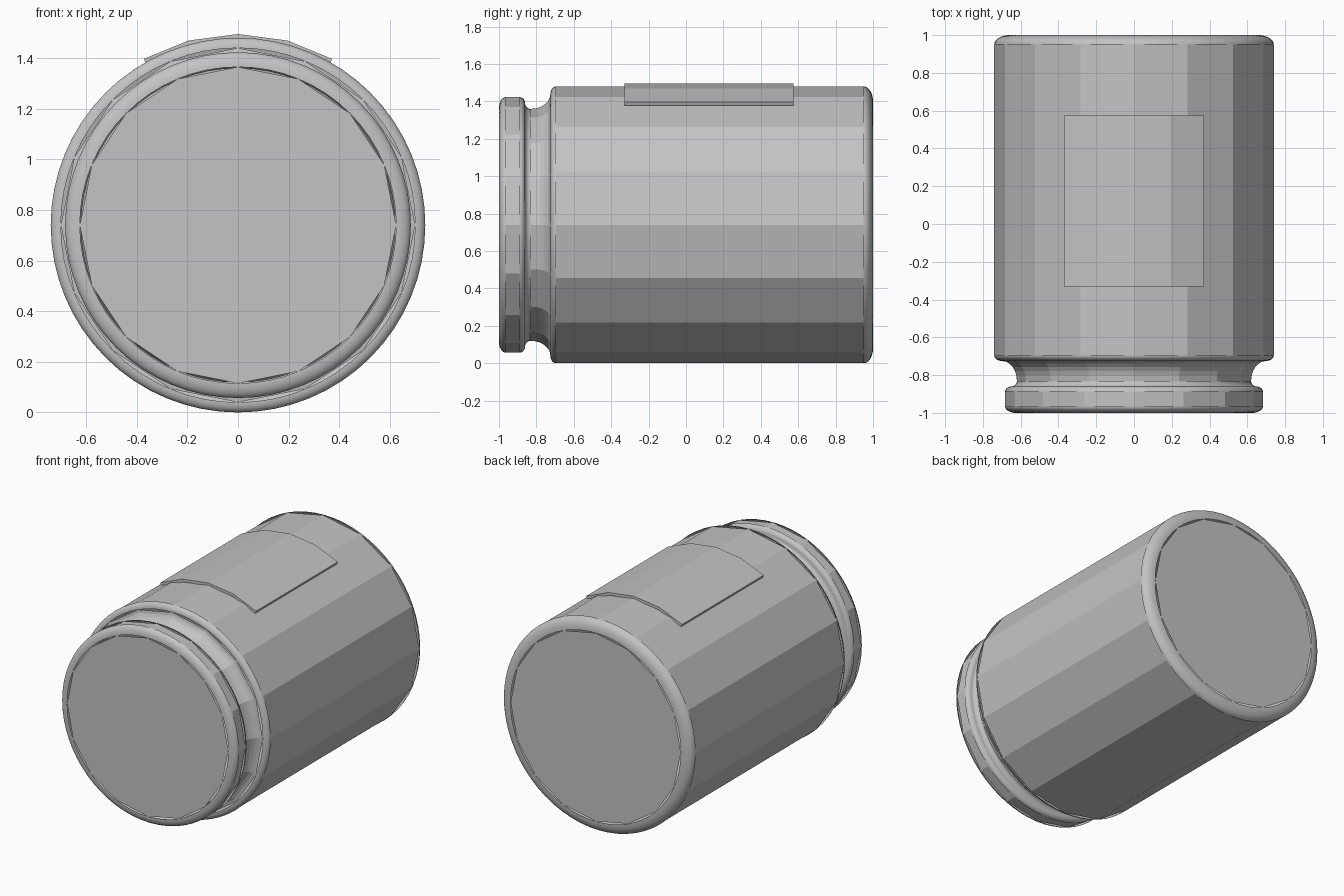
import bpy
import bmesh
from math import sin, cos, pi, radians

if "Cube" in bpy.data.objects:
    bpy.data.objects.remove(bpy.data.objects["Cube"], do_unlink=True)

AXIS_Z = 0.74      # height of the jar's lying axis
COARSE, FINE = 16, 64

grey = bpy.data.materials.new("plain grey")
grey.use_nodes = True
grey.diffuse_color = (0.55, 0.55, 0.55, 1)
grey.node_tree.nodes["Principled BSDF"].inputs["Base Color"].default_value = (0.55, 0.55, 0.55, 1)


def finish(name, bm, smooth=False):
    mesh = bpy.data.meshes.new(name)
    for f in bm.faces:
        f.smooth = smooth
    bm.to_mesh(mesh)
    bm.free()
    mesh.materials.append(grey)
    obj = bpy.data.objects.new(name, mesh)
    bpy.context.collection.objects.link(obj)
    return obj


def ring(bm, y, r, angles):
    return [bm.verts.new((r * sin(a), y, AXIS_Z + r * cos(a))) for a in angles]


def turn(n):
    return [2 * pi * i / n for i in range(n)]


def lathe(name, profile, sides, smooth=False):
    """Revolve (y, radius) points around the lying axis."""
    bm = bmesh.new()
    rings = [ring(bm, y, r, turn(sides)) for y, r in profile]
    for a, b in zip(rings, rings[1:]):
        for i in range(sides):
            j = (i + 1) % sides
            bm.faces.new((a[i], a[j], b[j], b[i]))
    return finish(name, bm, smooth)


def disc(name, y, r, faces_front):
    bm = bmesh.new()
    verts = ring(bm, y, r, turn(COARSE))
    bm.faces.new(verts[::-1] if faces_front else verts)
    return finish(name, bm)


def arc(cy, cr, ry, rr, start, end, steps=8):
    """Elliptical profile arc; 0 points along +y, 90 points outward."""
    angles = [radians(start + (end - start) * i / steps) for i in range(steps + 1)]
    return [(cy + ry * cos(a), cr + rr * sin(a)) for a in angles]


# Lid: flat end, rounded rim and faceted band
disc("lid_face", -1, 0.625, True)
lathe("lid_front_rim", arc(-0.965, 0.625, 0.035, 0.058, 180, 90), FINE, True)
lathe("lid_band", [(-0.965, 0.683), (-0.89, 0.683)], COARSE)
lathe("lid_back_rim",
      arc(-0.89, 0.65, 0.03, 0.033, 90, 0) + arc(-0.83, 0.65, 0.03, 0.03, 180, 270)[1:],
      FINE, True)

# Neck groove flaring out to the shoulder
lathe("neck_flare", arc(-0.83, 0.70, 0.105, 0.08, 270, 360, 6), COARSE)
lathe("shoulder_rim", arc(-0.695, 0.70, 0.03, 0.04, 180, 90), FINE, True)

# Body: faceted wall, rounded base rim and flat base
lathe("body_wall", [(-0.695, 0.74), (0.95, 0.74)], COARSE)
lathe("base_rim", arc(0.95, 0.66, 0.05, 0.08, 90, 0), FINE, True)
disc("base_face", 1, 0.66, False)

# Thin curved label plate on the upper side
bm = bmesh.new()
angles = [radians(a) for a in (-29.5, -15, 0, 15, 29.5)]
front, back = (ring(bm, y, 0.755, angles) for y in (-0.33, 0.575))
for i in range(len(angles) - 1):
    bm.faces.new((front[i], front[i + 1], back[i + 1], back[i]))
label = finish("label_plate", bm)
thick = label.modifiers.new("thickness", "SOLIDIFY")
thick.thickness = 0.02
thick.offset = -1
